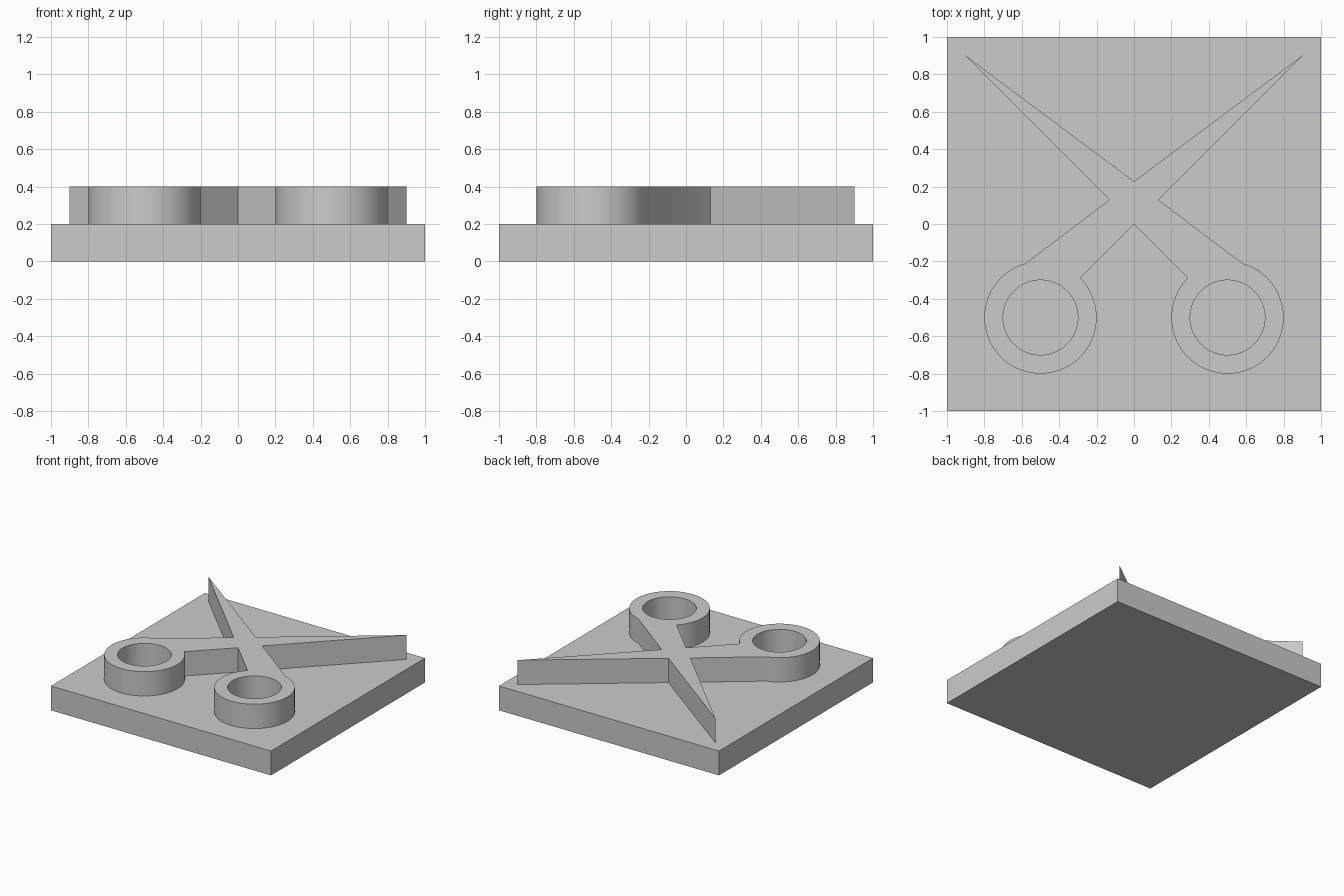
import bpy, bmesh, math

if "Cube" in bpy.data.objects:
    bpy.data.objects.remove(bpy.data.objects["Cube"])

grey = bpy.data.materials.new("plain grey")
grey.diffuse_color = (0.6, 0.6, 0.6, 1)
grey.use_nodes = True
grey.node_tree.nodes["Principled BSDF"].inputs["Base Color"].default_value = grey.diffuse_color

PLATE_TOP, TOP = 0.2, 0.4
RING, HOLE, CX, CY = 0.3, 0.2, 0.5, -0.5


def make_object(name, bm):
    mesh = bpy.data.meshes.new(name)
    bm.to_mesh(mesh)
    bm.free()
    obj = bpy.data.objects.new(name, mesh)
    bpy.context.collection.objects.link(obj)
    mesh.materials.append(grey)
    return obj


def arc(cx, cy, r, start, end, steps):
    return [(cx + r * math.cos(start + (end - start) * i / steps),
             cy + r * math.sin(start + (end - start) * i / steps))
            for i in range(steps + 1)]


# Square base plate
bm = bmesh.new()
bmesh.ops.create_cube(bm, size=1)
bmesh.ops.scale(bm, vec=(2, 2, PLATE_TOP), verts=bm.verts)
bmesh.ops.translate(bm, vec=(0, 0, PLATE_TOP / 2), verts=bm.verts)
make_object("base_plate", bm)

# Right half of the scissors outline, from the crotch to the blade notch
start = math.radians(135)
end = math.atan2(-0.212 - CY, 0.58 - CX) - 2 * math.pi
handle = arc(CX, CY, RING, start, end + 2 * math.pi, 1)  # arc end points
handle = arc(CX, CY, RING, start, end + 4 * math.pi, 80)
half = handle + [(0.13, 0.13), (0.9, 0.9)]
outline = [(0, 0)] + half + [(0, 0.228)] + [(-x, y) for x, y in reversed(half)]
holes = [arc(s * CX, CY, HOLE, 0, 2 * math.pi, 72)[:-1] for s in (1, -1)]

# Flat top with two finger holes, then walls down to the plate
bm = bmesh.new()
for loop in [outline] + holes:
    verts = [bm.verts.new((x, y, TOP)) for x, y in loop]
    for i, v in enumerate(verts):
        bm.edges.new((v, verts[(i + 1) % len(verts)]))
rim = list(bm.edges)
bmesh.ops.triangle_fill(bm, use_beauty=True, use_dissolve=False, edges=rim, normal=(0, 0, 1))
walls = bmesh.ops.extrude_edge_only(bm, edges=rim)
lower = [g for g in walls["geom"] if isinstance(g, bmesh.types.BMVert)]
bmesh.ops.translate(bm, vec=(0, 0, PLATE_TOP - TOP), verts=lower)
bmesh.ops.recalc_face_normals(bm, faces=bm.faces)
scissors = make_object("scissors", bm)

# Smooth round handles with crisp corners
bpy.context.view_layer.objects.active = scissors
scissors.select_set(True)
bpy.ops.object.shade_smooth_by_angle(angle=math.radians(20))
